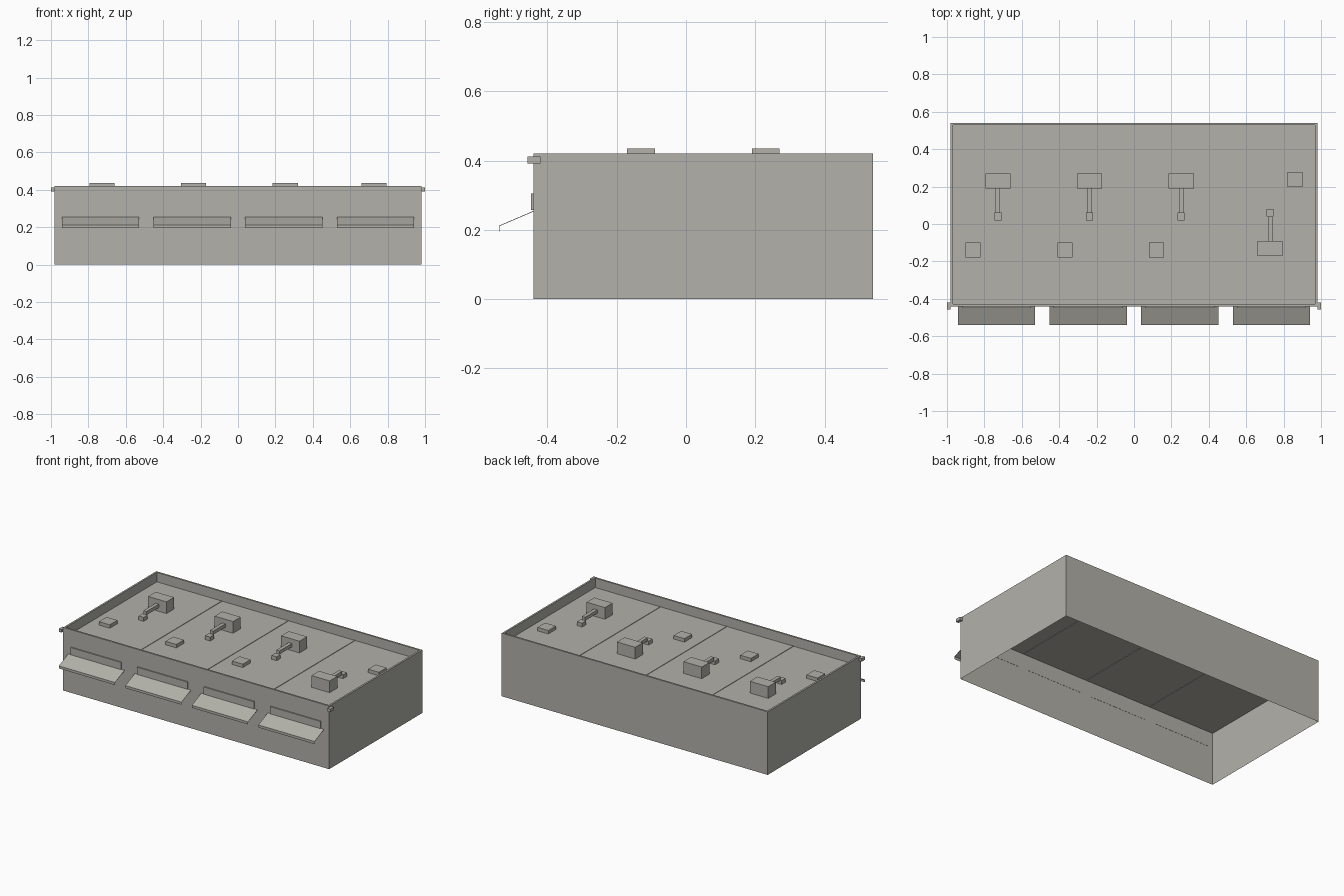
import bpy, bmesh
from mathutils import Matrix

cube = bpy.data.objects.get("Cube")
if cube:
    bpy.data.objects.remove(cube, do_unlink=True)

grey = bpy.data.materials.new("warm_grey")
grey.use_nodes = True
colour = (0.45, 0.44, 0.40, 1)
grey.diffuse_color = colour
grey.node_tree.nodes["Principled BSDF"].inputs["Base Color"].default_value = colour

HALF, FRONT, BACK, TOP, DECK = 0.98, -0.44, 0.54, 0.42, 0.357
BAY = HALF / 2
MID_Y = (FRONT + BACK) / 2


def finish(name, bm):
    mesh = bpy.data.meshes.new(name)
    bm.to_mesh(mesh)
    bm.free()
    mesh.materials.append(grey)
    obj = bpy.data.objects.new(name, mesh)
    bpy.context.collection.objects.link(obj)
    return obj


def box(name, x, y, z, turn=None):
    """Box from (low, high) ranges, optionally moved by a matrix."""
    bm = bmesh.new()
    size = [hi - lo for lo, hi in (x, y, z)]
    mid = [(hi + lo) / 2 for lo, hi in (x, y, z)]
    bmesh.ops.create_cube(bm, size=1, matrix=Matrix.Translation(mid) @ Matrix.Diagonal((*size, 1)))
    if turn:
        bm.transform(turn)
    return finish(name, bm)


# Outer walls, parapet cap and inner parapet as one skin, open underneath
bm = bmesh.new()
rings = []
for inset, z in ((0, 0), (0, TOP), (0.012, TOP), (0.012, DECK)):
    x, y0, y1 = HALF - inset, FRONT + inset, BACK - inset
    rings.append([bm.verts.new((px, py, z)) for px, py in ((-x, y0), (x, y0), (x, y1), (-x, y1))])
for lower, upper in zip(rings, rings[1:]):
    for i in range(4):
        j = (i + 1) % 4
        bm.faces.new((lower[i], lower[j], upper[j], upper[i]))
finish("walls", bm)

# Roof deck and the seams between bays
box("roof_deck", (-HALF, HALF), (FRONT, BACK), (DECK - 0.004, DECK))
for i in (-1, 0, 1):
    box("roof_seam", (i * BAY - 0.004, i * BAY + 0.004), (FRONT + 0.012, BACK - 0.012),
        (DECK - 0.007, DECK + 0.003))


def awning(cx):
    """Sloping canopy with a hanging valance."""
    bm = bmesh.new()
    rows = [[bm.verts.new((cx + s * 0.207, y, z)) for s in (-1, 1)]
            for y, z in ((FRONT, 0.255), (-0.54, 0.212), (-0.54, 0.195))]
    for a, b in zip(rows, rows[1:]):
        bm.faces.new((a[0], b[0], b[1], a[1]))
    obj = finish("awning", bm)
    solid = obj.modifiers.new("thickness", "SOLIDIFY")
    solid.thickness = 0.002


def roof_equipment(cx, flipped):
    """Cooling unit with duct and outlet, plus a low vent."""
    turn = Matrix.Translation((cx, MID_Y, 0))
    if flipped:
        turn = turn @ Matrix.Rotation(3.14159265, 4, "Z")
    box("cooling_unit", (-0.06, 0.075), (0.14, 0.22), (DECK, 0.435), turn)
    box("duct", (-0.005, 0.019), (0.01, 0.14), (0.382, 0.405), turn)
    box("duct_outlet", (-0.012, 0.026), (-0.03, 0.011), (DECK, 0.383), turn)
    box("roof_vent", (-0.165, -0.085), (-0.228, -0.148), (DECK, 0.38), turn)


# Four shop bays, the last with its roof equipment turned around
for i in range(4):
    cx = (i - 1.5) * BAY
    awning(cx)
    box("sign_panel", (cx - 0.185, cx + 0.185), (FRONT - 0.008, FRONT), (0.257, 0.305))
    roof_equipment(cx, i == 3)

# Small brackets at the front corners
for side in (-1, 1):
    box("corner_bracket", sorted((side * HALF, side * 1.0)), (-0.457, -0.42), (0.392, 0.412))
